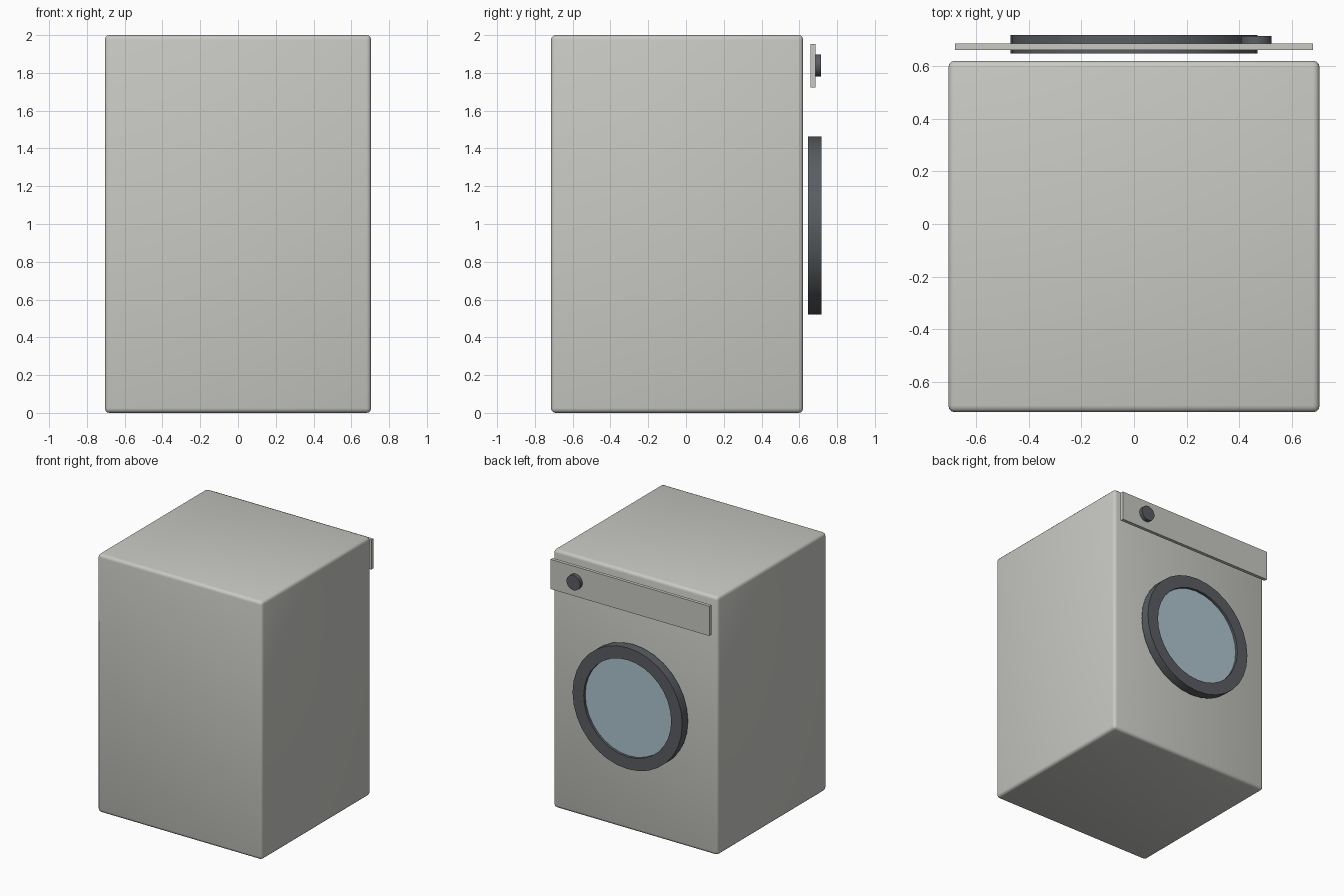
import bpy, bmesh, math
from mathutils import Matrix

if "Cube" in bpy.data.objects:
    bpy.data.objects.remove(bpy.data.objects["Cube"])


def material(name, rgb):
    m = bpy.data.materials.new(name)
    m.use_nodes = True
    m.diffuse_color = (*rgb, 1)
    m.node_tree.nodes["Principled BSDF"].inputs["Base Color"].default_value = (*rgb, 1)
    return m


enamel = material("warm_white_enamel", (0.58, 0.58, 0.55))
charcoal = material("charcoal_plastic", (0.10, 0.11, 0.12))
glass = material("pale_blue_glass", (0.42, 0.56, 0.62))


def finish(name, bm, mat):
    bmesh.ops.recalc_face_normals(bm, faces=bm.faces)
    mesh = bpy.data.meshes.new(name)
    bm.to_mesh(mesh)
    bm.free()
    mesh.materials.append(mat)
    obj = bpy.data.objects.new(name, mesh)
    bpy.context.collection.objects.link(obj)
    return obj


def box(name, size, center, mat):
    bm = bmesh.new()
    bmesh.ops.create_cube(bm, size=1, matrix=Matrix.Translation(center) @ Matrix.Diagonal((*size, 1)))
    return finish(name, bm, mat)


def lathe(name, profile, x, z, mat, sides=32, closed=False):
    """Spin (radius, y) points about an axis along y."""
    bm = bmesh.new()
    rings = []
    for r, y in profile:
        rings.append([bm.verts.new((x + r * math.cos(math.tau * i / sides), y,
                                    z + r * math.sin(math.tau * i / sides)))
                      for i in range(sides)])
    pairs = list(zip(rings, rings[1:]))
    if closed:
        pairs.append((rings[-1], rings[0]))
    else:
        bm.faces.new(rings[0])
        bm.faces.new(rings[-1])
    for a, b in pairs:
        for i in range(sides):
            j = (i + 1) % sides
            bm.faces.new((a[i], a[j], b[j], b[i]))
    obj = finish(name, bm, mat)
    bpy.ops.object.select_all(action="DESELECT")
    obj.select_set(True)
    bpy.context.view_layer.objects.active = obj
    bpy.ops.object.shade_smooth_by_angle(angle=math.radians(30))
    return obj


# Cabinet with softly rounded edges
cabinet = box("cabinet", (1.41, 1.335, 2.0), (0, -0.0475, 1.0), enamel)
bevel = cabinet.modifiers.new("rounded_edges", "BEVEL")
bevel.width = 0.025
bevel.segments = 3
for face in cabinet.data.polygons:
    face.use_smooth = True

# Control panel and dial
box("control_panel", (1.36, 0.026, 0.23), (0, 0.673, 1.838), enamel)
lathe("dial", [(0.058, 0.684), (0.058, 0.715)], 0.465, 1.84, charcoal)

# Round door: hollow rim holding a recessed pane
lathe("door_rim", [(0.47, 0.647), (0.47, 0.717), (0.375, 0.717), (0.375, 0.647)],
      0, 0.992, charcoal, closed=True)
lathe("door_glass", [(0.375, 0.665), (0.375, 0.697)], 0, 0.992, glass)
